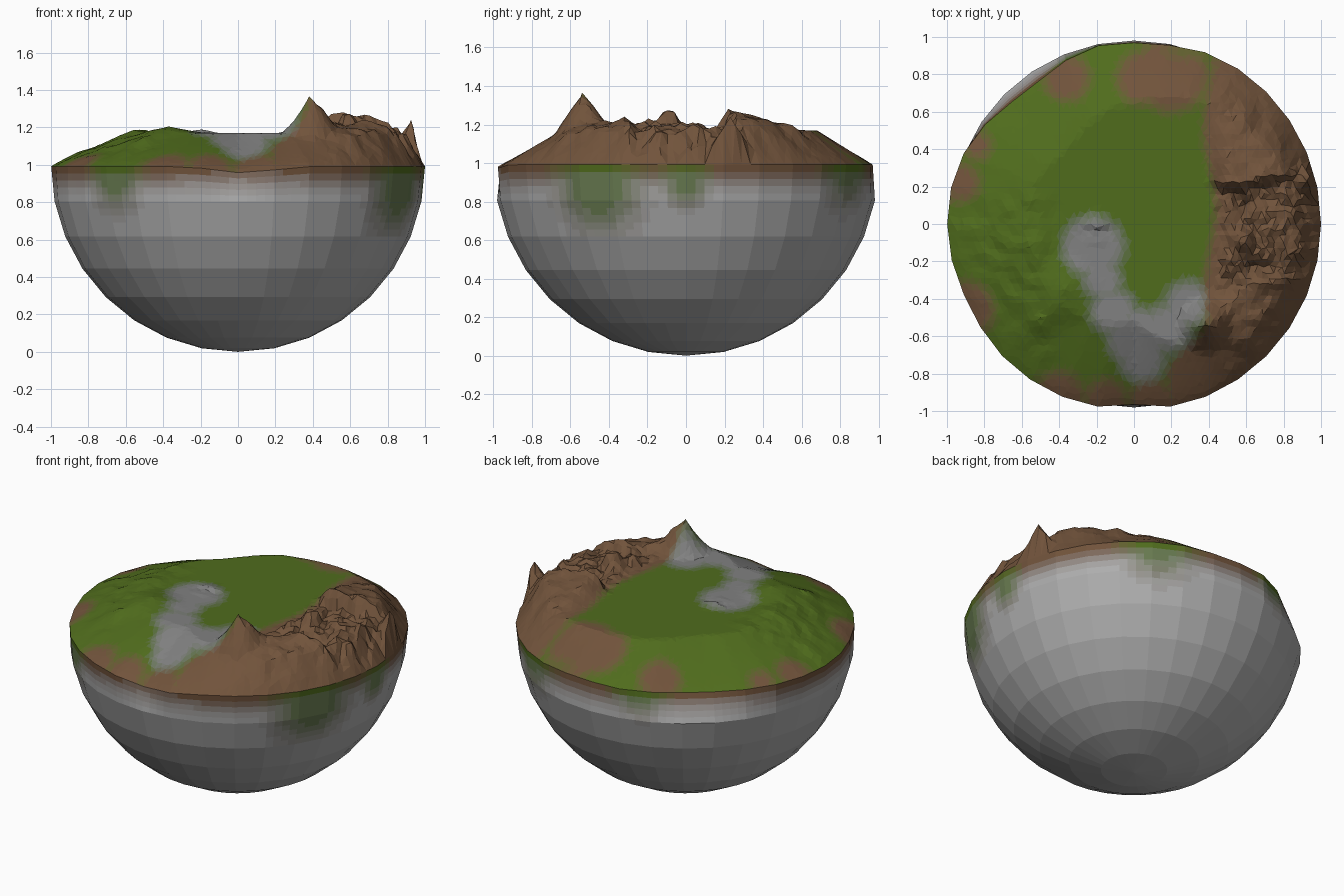
import bpy, math, random
from mathutils import Vector, noise
from mathutils.geometry import delaunay_2d_cdt

if "Cube" in bpy.data.objects:
    bpy.data.objects.remove(bpy.data.objects["Cube"])

random.seed(4)
SEG, SUB = 32, 4
GREEN, BROWN = Vector((.08, .15, .012)), Vector((.165, .087, .044))
GREYS = {"rock_bowl": Vector((.42, .42, .42)), "terrain": Vector((.22, .22, .22))}


def clamp(v):
    return max(0.0, min(1.0, v))


def lerp(a, b, t):
    return a + (b - a) * t


def smooth(v):
    v = clamp(v)
    return v * v * (3 - 2 * v)


def paint(part, brown, grey, cache={}):
    """Material for green mixed with brown, then grey, in steps."""
    key = (part, round(clamp(brown) * 6), round(clamp(grey) * 6))
    if key not in cache:
        c = GREEN.lerp(BROWN, key[1] / 6).lerp(GREYS[part], key[2] / 6)
        cache[key] = bpy.data.materials.new("%s_%d_%d" % key)
        cache[key].diffuse_color = (*c, 1)
    return cache[key]


def make(name, verts, faces, weights):
    me = bpy.data.meshes.new(name)
    me.from_pydata(verts, [], faces)
    slots = {}
    for f in me.polygons:
        m = paint(name, *weights(f.center))
        if m.name not in slots:
            slots[m.name] = len(slots)
            me.materials.append(m)
        f.material_index = slots[m.name]
    ob = bpy.data.objects.new(name, me)
    bpy.context.collection.objects.link(ob)


def blob(p, spots):
    """Strongest soft round spot at p; each spot is x, y, radius."""
    return max(smooth((r - math.hypot(p[0] - x, p[1] - y)) / .11 + .5) for x, y, r in spots)


# Rim: 32 corners, pulled in at front, back and back left
def corner(i):
    a = 2 * math.pi * i / SEG
    deg = 360 * (i % SEG) / SEG
    r = 1 - sum(d * math.exp(-((deg - c) / w) ** 2)
                for c, d, w in ((85, .03, 14), (270, .035, 8), (128, .085, 22), (205, .015, 15)))
    z = .992 - sum(d * math.exp(-((deg - c) / w) ** 2) for c, d, w in ((272, .035, 12), (128, .015, 20)))
    return Vector((r * math.cos(a), r * math.sin(a), z))


# Rock bowl: lower half of a faceted sphere; upper bands split for paint only
def ring_point(ring, i):
    if ring == 8:
        return corner(i)
    t, a = math.pi * ring / 16, 2 * math.pi * i / SEG
    return Vector((math.sin(t) * math.cos(a), math.sin(t) * math.sin(a), 1 - math.cos(t)))


N = SEG * SUB
rows = []
for ring in range(1, 8):
    steps = 5 if ring >= 6 else 1
    for s in range(steps + (ring == 7)):
        row = []
        for k in range(N):
            i, u = divmod(k, SUB)
            lo = ring_point(ring, i).lerp(ring_point(ring, i + 1), u / SUB)
            hi = ring_point(ring + 1, i).lerp(ring_point(ring + 1, i + 1), u / SUB)
            row.append(lo.lerp(hi, s / steps))
        rows.append(row)
bowl_v = [Vector((0, 0, 0))] + [v for row in rows for v in row]
bowl_f = [(0, 1 + (k + 1) % N, 1 + k) for k in range(N)]
for j in range(len(rows) - 1):
    for k in range(N):
        a, b = 1 + j * N + k, 1 + j * N + (k + 1) % N
        bowl_f.append((a, b, b + N, a + N))

MOSS = ((.86, -.46, .88, .3), (-.65, -.72, .95, .22), (.5, .82, .98, .25),
        (-.3, .9, 1, .2), (.98, .0, .9, .15))


def bowl_paint(p):
    moss = max(smooth(1.3 - (p - Vector(m[:3])).length / m[3]) for m in MOSS)
    fade = smooth((p.z - .82) / .17)
    return 1 - moss, 1 - max(fade, .8 * moss)


make("rock_bowl", bowl_v, bowl_f, bowl_paint)

# Terrain height
SLOPE = (.13, .2, .32, .42, .42, .42, .46, .15)     # rim slope width every 45 degrees
BUMPS = ((.38, -.54, .17, .15), (.46, -.5, .07, .16), (.57, -.12, .11, .12), (.62, -.36, .05, .2),
         (-.37, -.35, .035, .2), (-.5, -.5, .03, .15), (-.56, -.12, .02, .15),
         (-.2, -.02, .025, .1), (.72, -.02, .03, .2), (.85, -.15, .03, .12))
SPIKE = (.925, .23)


def rim_at(x, y):
    k = (math.atan2(y, x) / (2 * math.pi) % 1) * SEG
    i = int(k)
    c = corner(i).lerp(corner(i + 1), k - i)
    return c.xy.length, c.z


def height(x, y):
    R, zr = rim_at(x, y)
    k = (math.atan2(y, x) / (2 * math.pi) % 1) * 8
    i = int(k)
    w = lerp(SLOPE[i % 8], SLOPE[(i + 1) % 8], k - i)
    edge = clamp((1 - math.hypot(x, y) / R) / w)
    z = lerp(zr, 1.17, edge ** (.95 if y > 0 else .85))
    keep = clamp(edge * 1.8)
    for bx, by, h, s in BUMPS:
        z += h * keep * clamp(1 - math.hypot(x - bx, y - by) / s) ** 1.2
    # ridge with a cliff facing the front
    d = y - .235 - .03 * math.sin(9 * x)
    across = clamp(1 + d / .03) if d < 0 else clamp(1 - d / .42)
    z += .105 * keep * across * smooth((x - .38) / .14) * lerp(1, .6, clamp((x - .57) / .3))
    # broken ground on the right, lighter roughness on the left slope
    right = smooth((x - .4) / .12) * keep
    rough = right * (.02 + .05 * smooth((.32 - abs(y + .07)) / .12))
    left = smooth((-.35 - x) / .2) * smooth((.25 - y) / .2) * keep
    z += (rough + .018 * left) * noise.noise(Vector((x * 11, y * 11, 3)))
    z += rough * .4 * noise.noise(Vector((x * 25, y * 25, 7)))
    # dent in the grey patch, spike at the ridge's outer end
    z -= .025 * clamp(1 - math.hypot((x + .2) / .11, (y + .045) / .035))
    return max(z, 1.24 - 1.5 * math.hypot(x - SPIKE[0], y - SPIKE[1]))


# Terrain mesh: scattered points triangulated inside the rim
rim = rows[-1]
flat = [v.xy for v in rim]
tops = [v.z for v in rim]
extra = [(b[0], b[1]) for b in BUMPS] + [SPIKE]
n = 31
grid = [((i + .5 * (j % 2) + random.uniform(-.25, .25)) / n, (j + random.uniform(-.25, .25)) / n)
        for i in range(-n, n + 1) for j in range(-n, n + 1)]
for x, y in extra + grid:
    if math.hypot(x, y) < rim_at(x, y)[0] - .02:
        flat.append(Vector((x, y)))
        tops.append(height(x, y))
pts, _, tris, ids, _, _ = delaunay_2d_cdt(flat, [], [list(range(N))], 1, 1e-5)
top_v = [(p.x, p.y, tops[o[0]] if o else height(p.x, p.y)) for p, o in zip(pts, ids)]

EARTH = ((.05, .78, .14), (.2, .8, .2), (-.36, .78, .12), (-.93, .22, .1), (-.84, .42, .07),
         (-.9, -.46, .15), (-.4, -.93, .14), (-.15, -.95, .12), (.1, -.97, .14))
STONE = ((-.22, -.12, .16), (-.17, -.3, .1), (-.11, -.47, .12), (.02, -.61, .16),
         (.18, -.56, .13), (.29, -.43, .12), (.04, -.72, .12))


def top_paint(p):
    wave = .4 + .03 * math.sin(7 * p.y + 1) - .25 * smooth((-.5 - p.y) / .3)
    brown = max(smooth((p.x - wave) / .08 + .5), blob(p, EARTH))
    back = smooth((p.y - .84) / .1) * smooth((.45 - abs(p.x - .55)) / .15)
    return brown * (1 - .5 * back), blob(p, STONE) * (1 - smooth((p.x - .34) / .08))


make("terrain", top_v, tris, top_paint)

for m in bpy.data.materials:
    if m.users and not m.is_grease_pencil:
        m.use_nodes = True
        m.node_tree.nodes["Principled BSDF"].inputs["Base Color"].default_value = m.diffuse_color
